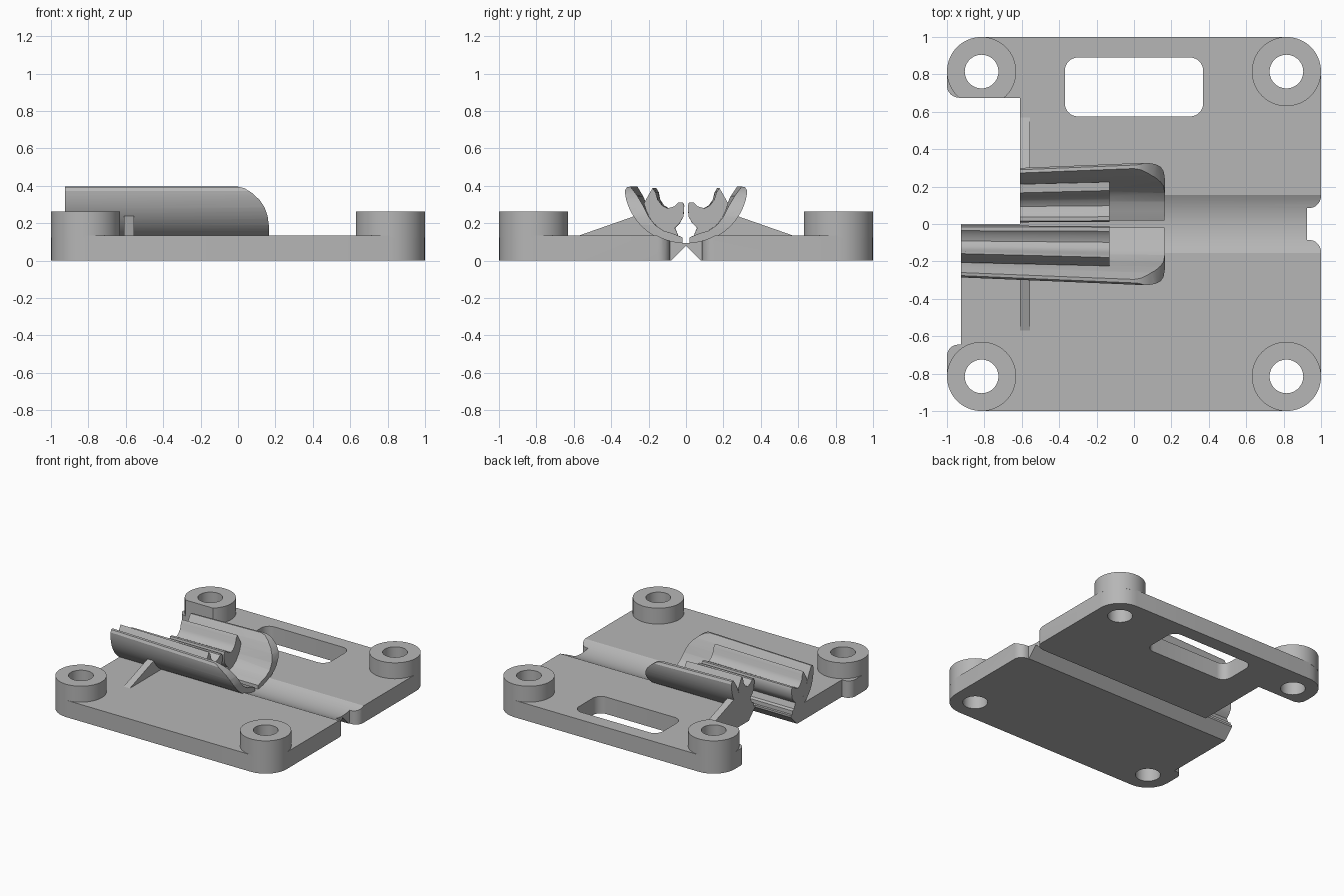
import bpy, bmesh, math
from mathutils import Vector

if "Cube" in bpy.data.objects:
    bpy.data.objects.remove(bpy.data.objects["Cube"])

grey = bpy.data.materials.new("light grey")
grey.diffuse_color = (0.47, 0.47, 0.47, 1)
grey.use_nodes = True
grey.node_tree.nodes["Principled BSDF"].inputs["Base Color"].default_value = grey.diffuse_color


def prism(name, pts, a, b, axis="z"):
    """Extrude a 2D outline from a to b along z (x,y), x (y,z) or y (x,z)."""
    place = {"z": lambda p, h: (p[0], p[1], h),
             "x": lambda p, h: (h, p[0], p[1]),
             "y": lambda p, h: (p[0], h, p[1])}[axis]
    bm = bmesh.new()
    lo = [bm.verts.new(place(p, a)) for p in pts]
    hi = [bm.verts.new(place(p, b)) for p in pts]
    n = len(pts)
    bm.faces.new(lo)
    bm.faces.new(hi)
    for i in range(n):
        bm.faces.new((lo[i], lo[(i + 1) % n], hi[(i + 1) % n], hi[i]))
    bmesh.ops.recalc_face_normals(bm, faces=bm.faces)
    me = bpy.data.meshes.new(name)
    bm.to_mesh(me)
    bm.free()
    me.materials.append(grey)
    ob = bpy.data.objects.new(name, me)
    bpy.context.collection.objects.link(ob)
    return ob


def rounded(corners, steps=8):
    """Outline from (x, y, corner radius) entries."""
    out = []
    n = len(corners)
    for i, (x, y, r) in enumerate(corners):
        p = Vector((x, y))
        if r == 0:
            out.append((x, y))
            continue
        u = (Vector(corners[i - 1][:2]) - p).normalized()
        v = (Vector(corners[(i + 1) % n][:2]) - p).normalized()
        c = p + (u + v) * r          # right-angle corners
        for k in range(steps + 1):
            t = k / steps * math.pi / 2
            out.append(tuple(c - v * r * math.cos(t) - u * r * math.sin(t)))
    return out


def circle(x, y, r, n=48):
    return [(x + r * math.cos(2 * math.pi * i / n), y + r * math.sin(2 * math.pi * i / n))
            for i in range(n)]


def boolean(ob, other, op="DIFFERENCE"):
    bpy.context.view_layer.objects.active = ob
    m = ob.modifiers.new("cut", "BOOLEAN")
    m.operation, m.object, m.solver = op, other, "EXACT"
    bpy.ops.object.modifier_apply(modifier=m.name)


def discard(*obs):
    for o in obs:
        bpy.data.objects.remove(o)


T, B, R = 0.135, 0.815, 0.185     # plate thickness, boss centre, boss radius

# Base plate with stepped left edge and notched right edge
plate = prism("base_plate", rounded([
    (-1, -1, R), (1, -1, R), (1, -0.085, 0.065), (0.925, -0.085, 0), (0.925, 0.085, 0),
    (1, 0.085, 0.065), (1, 1, R), (-1, 1, R), (-1, 0.675, 0.065), (-0.61, 0.675, 0),
    (-0.61, 0, 0), (-0.925, 0, 0), (-0.925, -0.645, 0), (-1, -0.645, 0.06)]), 0, T)

# Rounded slot, hinge groove below, round groove above
slot = prism("slot_cutter", rounded([(-0.37, 0.575, 0.07), (0.37, 0.575, 0.07),
                                     (0.37, 0.89, 0.07), (-0.37, 0.89, 0.07)]), -0.1, 0.3)
vee = prism("vee_cutter", [(-0.1, -0.02), (0.1, -0.02), (0, 0.08)], -1.1, 1.1, "x")
channel = prism("channel_cutter", circle(0, 0.42, 0.325, 96), -1.1, 1.1, "x")
for c in (slot, vee, channel):
    boolean(plate, c)
discard(slot, vee, channel)

# Corner bosses with through holes
step = prism("step_cutter", [(-1.1, 0.4), (-0.61, 0.4), (-0.61, 0.675), (-1.1, 0.675)], -0.1, 0.5)
parts = [plate]
for sx in (-1, 1):
    for sy in (-1, 1):
        boss = prism("corner_boss", circle(sx * B, sy * B, R, 64), T - 0.01, 0.262)
        hole = prism("hole_cutter", circle(sx * B, sy * B, 0.09), -0.1, 0.5)
        boolean(plate, hole)
        boolean(boss, hole)
        if sx < 0 < sy:
            boolean(boss, step)
        discard(hole)
        parts.append(boss)
discard(step)

# Cross-sections (y, z) of the curved clamp shell and the inner jaw
arc = [(0.335 * math.sin(a), 0.42 - 0.335 * math.cos(a))
       for a in [math.radians(3 + 79 * i / 20) for i in range(21)]]
shell_profile = arc + [(0.322, 0.393), (0.303, 0.396), (0.262, 0.345), (0.228, 0.29),
                       (0.2, 0.235), (0.165, 0.19), (0.12, 0.16), (0.07, 0.145), (0.02, 0.125)]
jaw_profile = [(0.04, 0.13), (0.12, 0.15), (0.175, 0.2), (0.21, 0.25), (0.23, 0.305),
               (0.21, 0.345), (0.185, 0.388), (0.168, 0.365), (0.155, 0.325), (0.13, 0.295),
               (0.1, 0.28), (0.065, 0.29), (0.04, 0.312), (0.018, 0.312), (0.01, 0.295),
               (0.014, 0.235), (0.035, 0.2), (0.06, 0.175)]
# Side silhouette that rounds off the free end of the clamp
nose = [(-1.1, 0), (0.163, 0), (0.165, 0.19), (0.158, 0.24), (0.142, 0.285),
        (0.115, 0.325), (0.075, 0.362), (0.035, 0.387), (0, 0.396), (0, 0.45), (-1.1, 0.45)]


def taper(ob):
    """Draw the upper edges inward towards the left end."""
    for v in ob.data.vertices:
        h = max(0, min(1, (v.co.z - 0.1) / 0.28))
        v.co.y *= 1 - 0.14 * h * max(0, 0.1 - v.co.x)


for side, start in ((-1, -0.925), (1, -0.61)):
    shell = prism("clamp_shell", [(side * y, z) for y, z in shell_profile], start, 0.17, "x")
    taper(shell)
    mask = prism("nose_cutter", nose, -0.6, 0.6, "y")
    boolean(shell, mask, "INTERSECT")
    discard(mask)
    jaw = prism("clamp_jaw", [(side * y, z) for y, z in jaw_profile], start, -0.13, "x")
    taper(jaw)
    # Triangular support rib
    rib = prism("support_rib", [(side * y, z) for y, z in
                                [(0.57, T - 0.005), (0.57, T), (0.27, 0.24), (0.22, 0.2),
                                 (0.15, T - 0.005)]], -0.61, -0.555, "x")
    parts += [shell, jaw, rib]

# Smooth curved walls, keep the hard edges
bpy.ops.object.select_all(action="DESELECT")
for ob in parts:
    ob.select_set(True)
bpy.context.view_layer.objects.active = plate
bpy.ops.object.shade_smooth_by_angle(angle=math.radians(28))
